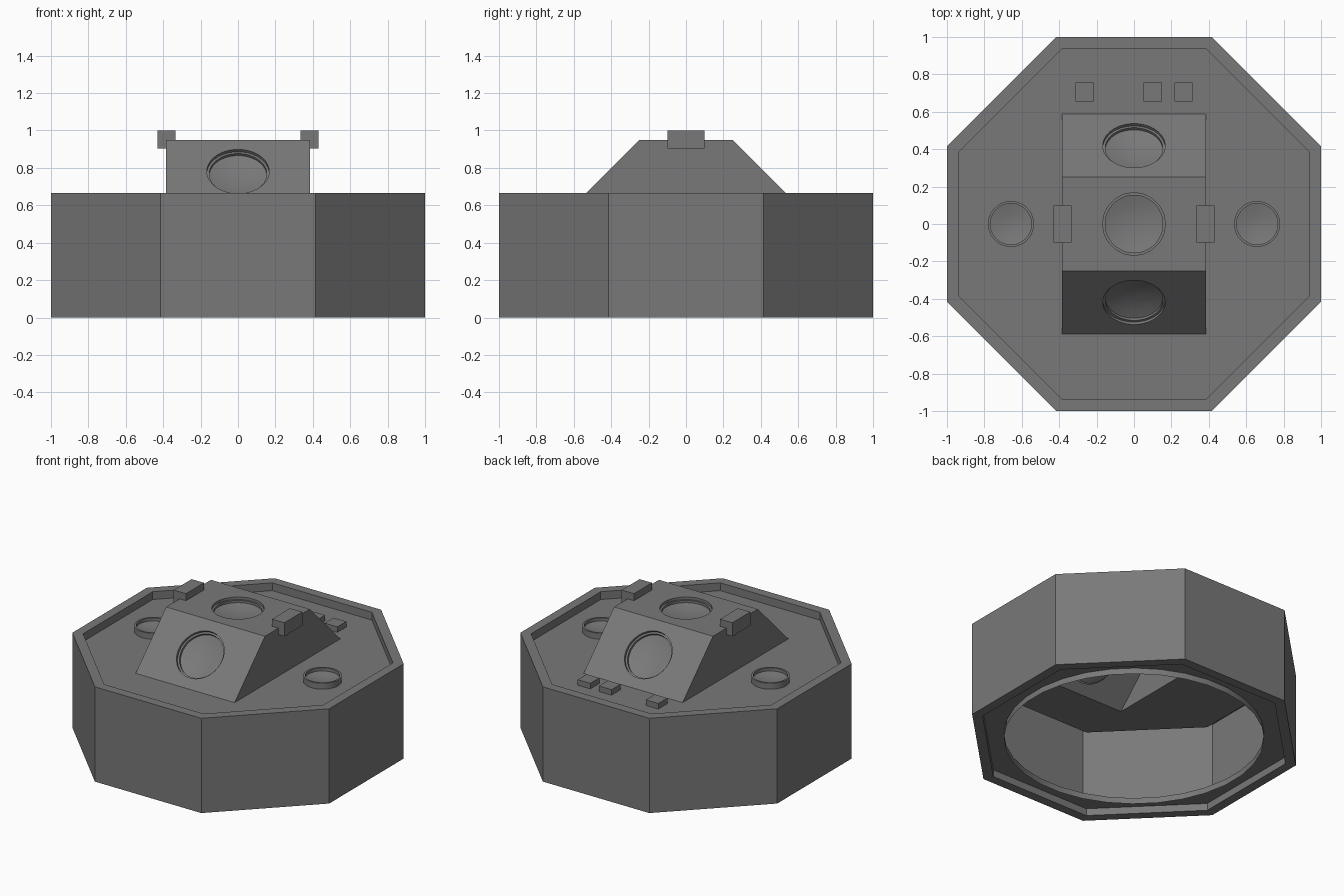
import bpy, bmesh, math
from mathutils import Matrix, Vector

if "Cube" in bpy.data.objects:
    bpy.data.objects.remove(bpy.data.objects["Cube"])

DECK, TOP = 0.612, 0.667      # recessed deck height, rim height
ROOF, HALF_X = 0.95, 0.385    # turret roof height, half width
SEG = 32

grey = bpy.data.materials.new("dark_grey")
grey.diffuse_color = (0.19, 0.19, 0.19, 1)
grey.use_nodes = True
grey.node_tree.nodes["Principled BSDF"].inputs["Base Color"].default_value = grey.diffuse_color


def finish(bm, name, recalc=True):
    bmesh.ops.remove_doubles(bm, verts=bm.verts[:], dist=0.0005)
    if recalc:
        bmesh.ops.recalc_face_normals(bm, faces=bm.faces[:])
    me = bpy.data.meshes.new(name)
    bm.to_mesh(me)
    bm.free()
    me.materials.append(grey)
    me.shade_smooth()
    me.set_sharp_from_angle(angle=math.radians(30))
    ob = bpy.data.objects.new(name, me)
    bpy.context.collection.objects.link(ob)
    return ob


def ring(bm, r, z, n=SEG, m=Matrix()):
    # octagons take their flat-to-flat half width, circles their radius
    if n == 8:
        r /= math.cos(math.pi / 8)
    return [bm.verts.new(m @ Vector((r * math.cos(2 * math.pi * (i + .5) / n),
                                     r * math.sin(2 * math.pi * (i + .5) / n), z)))
            for i in range(n)]


def loft(bm, rings):
    for a, b in zip(rings, rings[1:]):
        for i in range(len(a)):
            j = (i + 1) % len(a)
            bm.faces.new((a[i], a[j], b[j], b[i]))


def fill_between(bm, loops, normal):
    edges = []
    for loop in loops:
        for i, v in enumerate(loop):
            w = loop[(i + 1) % len(loop)]
            edges.append(bm.edges.get((v, w)) or bm.edges.new((v, w)))
    bmesh.ops.triangle_fill(bm, edges=edges, use_beauty=True, normal=normal)


def revolve(bm, profile, m=Matrix()):
    # turned part closed at its centre by the last profile point
    rings = [ring(bm, r, z, SEG, m) for r, z in profile[:-1]]
    loft(bm, rings)
    tip = bm.verts.new(m @ Vector((0, 0, profile[-1][1])))
    last = rings[-1]
    for i in range(SEG):
        bm.faces.new((last[i], last[(i + 1) % SEG], tip))
    return rings[0]


def box(name, center, size):
    bm = bmesh.new()
    bmesh.ops.create_cube(bm, size=1, matrix=Matrix.Translation(center) @ Matrix.Diagonal((*size, 1)))
    return finish(bm, name)


# octagonal hull shell with rims, deck opening and round base opening
bm = bmesh.new()
rings = [ring(bm, r, z, 8) for r, z in
         [(0.935, DECK), (0.935, TOP), (1, TOP), (1, 0), (0.935, 0), (0.935, 0.05)]]
loft(bm, rings)
opening_y = 0.25 + ROOF - DECK
opening = [bm.verts.new((x * HALF_X, y * opening_y, DECK))
           for x, y in ((-1, -1), (1, -1), (1, 1), (-1, 1))]
fill_between(bm, [rings[0], opening], Vector((0, 0, 1)))
lip = [ring(bm, 0.83, z) for z in (0.05, 0.008)]
loft(bm, lip)
fill_between(bm, [rings[-1], lip[0]], Vector((0, 0, -1)))
finish(bm, "hull")

# hollow turret: three panels with sunken dishes, two flat ends
bm = bmesh.new()
dish = [(0.167, 0), (0.167, -0.018), (0.154, -0.018), (0.154, -0.034),
        (0.11, -0.046), (0.055, -0.054), (0, -0.057)]
drop = ROOF - DECK
for tilt, y, z, half in ((0, 0, ROOF, 0.25),
                         (1, -0.25 - drop / 2, ROOF - drop / 2, drop / math.sqrt(2)),
                         (-1, 0.25 + drop / 2, ROOF - drop / 2, drop / math.sqrt(2))):
    m = Matrix.Translation((0, y, z)) @ Matrix.Rotation(tilt * math.pi / 4, 4, 'X')
    corners = [bm.verts.new(m @ Vector((a * HALF_X, b * half, 0)))
               for a, b in ((-1, -1), (1, -1), (1, 1), (-1, 1))]
    fill_between(bm, [corners, revolve(bm, dish, m)], m.to_3x3() @ Vector((0, 0, 1)))
for x in (-HALF_X, HALF_X):
    bm.faces.new([bm.verts.new((x, y, z)) for y, z in
                  ((-opening_y, DECK), (opening_y, DECK), (0.25, ROOF), (-0.25, ROOF))])
finish(bm, "turret")

# raised round ports and roof edge blocks on both sides
for side, s in (("left", -1), ("right", 1)):
    bm = bmesh.new()
    revolve(bm, [(0.123, 0), (0.123, 0.042), (0.11, 0.042), (0.11, 0.02),
                 (0.07, 0.012), (0.035, 0.007), (0, 0.005)],
            Matrix.Translation((s * 0.658, 0, DECK)))
    finish(bm, side + "_port")
    box(side + "_roof_block", (s * 0.383, 0, 0.952), (0.096, 0.2, 0.096))

# small blocks at the back of the deck
for i, x in enumerate((-0.265, 0.1, 0.265)):
    box("deck_block_%d" % (i + 1), (x, 0.706, DECK + 0.019), (0.098, 0.1, 0.04))
